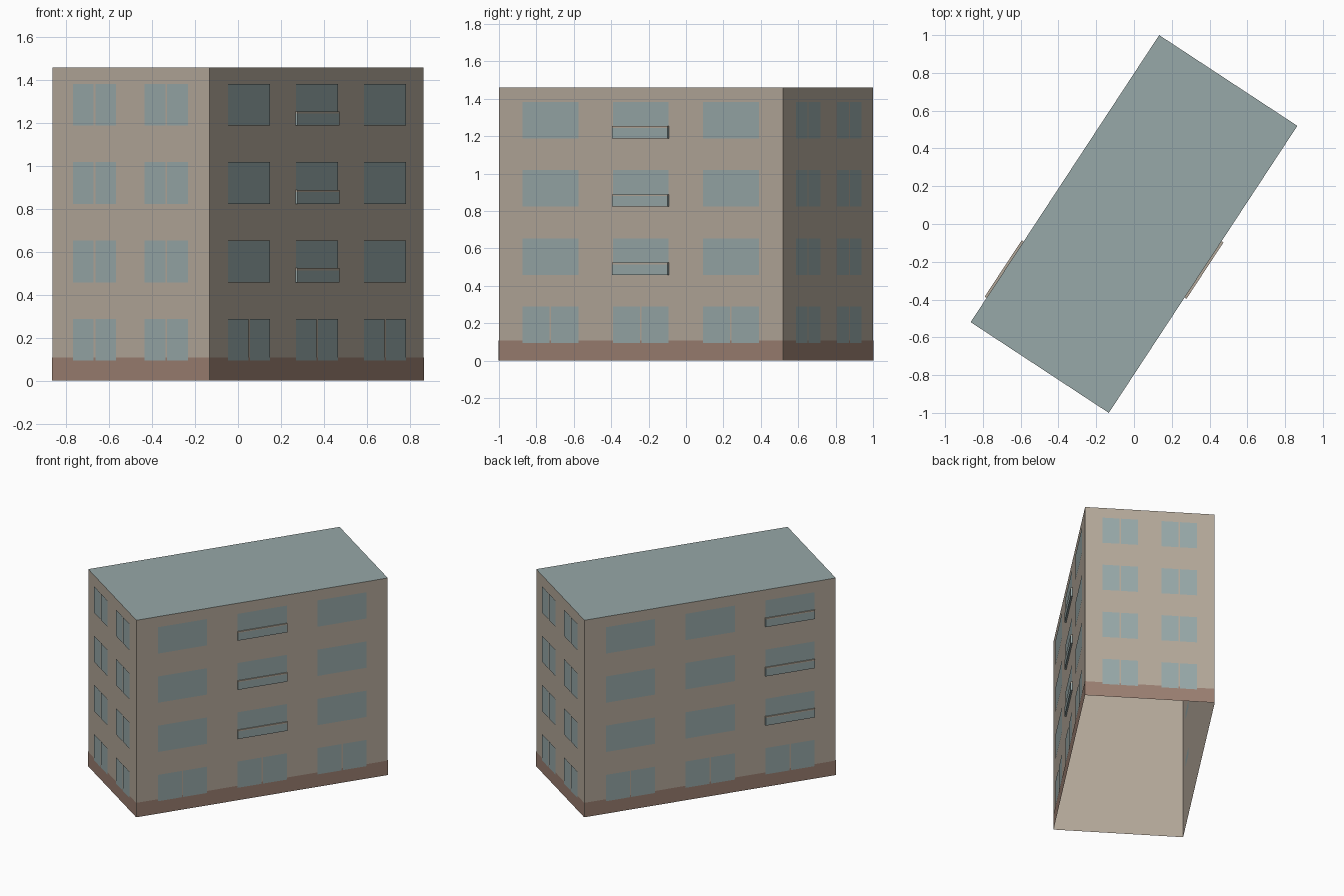
import bpy
import bmesh
from math import radians
from mathutils import Matrix, Vector

if "Cube" in bpy.data.objects:
    bpy.data.objects.remove(bpy.data.objects["Cube"], do_unlink=True)

LENGTH, WIDTH, HEIGHT = 1.818, 0.875, 1.46
FLOORS = 4
STOREY = HEIGHT / FLOORS
SILL, WIN_H = 0.093, 0.195
BASE_H = 0.107
GAP = 0.01
TURN = Matrix.Rotation(radians(56.7), 4, "Z")


def material(name, rgb):
    mat = bpy.data.materials.new(name)
    mat.use_nodes = True
    mat.diffuse_color = (*rgb, 1)
    bsdf = next(n for n in mat.node_tree.nodes if n.type == "BSDF_PRINCIPLED")
    bsdf.inputs["Base Color"].default_value = (*rgb, 1)
    bsdf.inputs["Roughness"].default_value = 0.9
    return mat


BEIGE = material("beige_plaster", (0.456, 0.392, 0.323))
BLUE = material("blue_grey", (0.309, 0.392, 0.392))
BROWN = material("brown_base", (0.328, 0.212, 0.165))


def finish(name, bm, *mats):
    mesh = bpy.data.meshes.new(name)
    bm.transform(TURN)
    bm.to_mesh(mesh)
    bm.free()
    for mat in mats:
        mesh.materials.append(mat)
    obj = bpy.data.objects.new(name, mesh)
    bpy.context.collection.objects.link(obj)


def plate(bm, frame, x0, x1, z0, z1, out):
    """Flat rectangle facing outward from a wall."""
    corners = [(x0, z0), (x1, z0), (x1, z1), (x0, z1)]
    bm.faces.new([bm.verts.new(frame @ Vector((x, -out, z))) for x, z in corners])


def slab(bm, frame, x, z0, z1, width, depth):
    """Thin box standing on a wall."""
    place = Matrix.Translation((x, -depth / 2, (z0 + z1) / 2))
    size = Matrix.Diagonal((width, depth, z1 - z0, 1))
    bmesh.ops.create_cube(bm, size=1, matrix=frame @ place @ size)


# Building shell: open underneath, with a coloured flat roof
shell = bmesh.new()
bmesh.ops.create_cube(shell, size=1, matrix=Matrix.Translation((0, 0, HEIGHT / 2))
                      @ Matrix.Diagonal((LENGTH, WIDTH, HEIGHT, 1)))
shell.normal_update()
bmesh.ops.delete(shell, geom=[f for f in shell.faces if f.normal.z < -0.5], context="FACES")
for face in shell.faces:
    face.material_index = 1 if face.normal.z > 0.5 else 0
finish("walls_and_roof", shell, BEIGE, BLUE)

# Each wall: name, turn, length, distance, columns, window width, balcony column
LONG_COLS, SHORT_COLS = (-0.577, 0, 0.577), (-0.2, 0.2)
WALLS = [
    ("front_long", 0, LENGTH, WIDTH, LONG_COLS, 0.357, 1),
    ("back_short", 90, WIDTH, LENGTH, SHORT_COLS, 0.241, None),
    ("back_long", 180, LENGTH, WIDTH, LONG_COLS, 0.357, 2),
    ("front_short", 270, WIDTH, LENGTH, SHORT_COLS, 0.241, None),
]

for name, turn, length, across, columns, width, balcony_col in WALLS:
    frame = Matrix.Rotation(radians(turn), 4, "Z") @ Matrix.Translation((0, -across / 2, 0))

    # Base band
    base = bmesh.new()
    plate(base, frame, -length / 2, length / 2, 0, BASE_H, 0.002)
    finish(name + "_base_band", base, BROWN)

    # Windows, split in two on the ground floor and on the short walls
    panes, panels, rails = bmesh.new(), bmesh.new(), bmesh.new()
    for floor in range(FLOORS):
        z = SILL + floor * STOREY
        for col, x in enumerate(columns):
            left, right = x - width / 2, x + width / 2
            if floor == 0 or balcony_col is None:
                plate(panes, frame, left, x - GAP / 2, z, z + WIN_H, 0.004)
                plate(panes, frame, x + GAP / 2, right, z, z + WIN_H, 0.004)
            else:
                plate(panes, frame, left, right, z, z + WIN_H, 0.004)
            # Shallow balcony fronts on the upper floors
            if floor > 0 and col == balcony_col:
                slab(panels, frame, x, z, z + 0.056, width, 0.012)
                slab(rails, frame, x, z + 0.056, z + 0.066, width, 0.012)
    finish(name + "_windows", panes, BLUE)
    if balcony_col is not None:
        finish(name + "_balcony_panels", panels, BLUE)
        finish(name + "_balcony_rails", rails, BEIGE)
    else:
        panels.free()
        rails.free()
